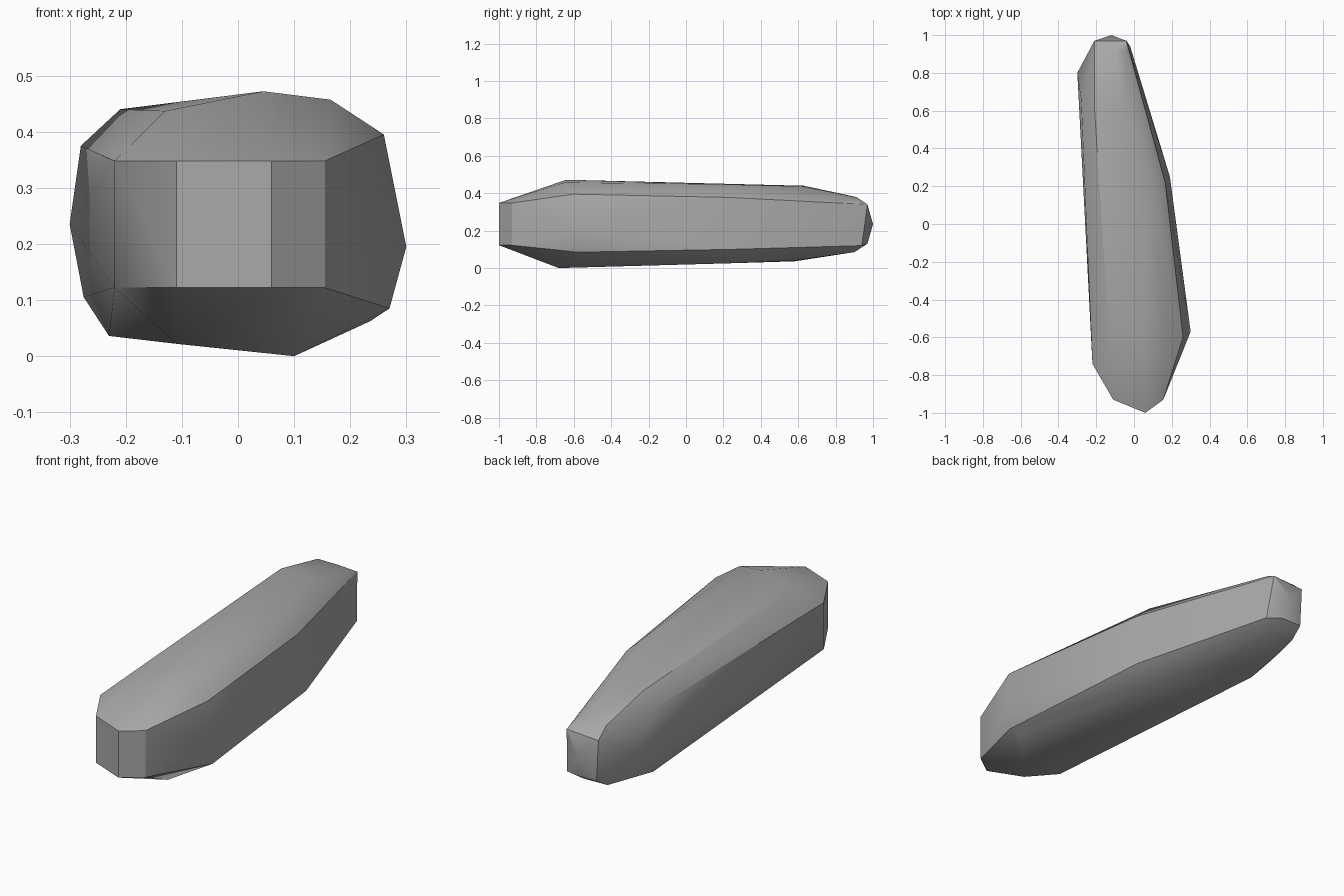
import bpy
import bmesh
import math

default_cube = bpy.data.objects.get("Cube")
if default_cube:
    bpy.data.objects.remove(default_cube, do_unlink=True)


def make_material(name, colour):
    material = bpy.data.materials.new(name)
    material.use_nodes = True
    material.diffuse_color = colour
    shader = material.node_tree.nodes["Principled BSDF"]
    shader.inputs["Base Color"].default_value = colour
    return material


def make_boulder(name, corners, material):
    """Wrap a convex faceted stone around its corner points."""
    bm = bmesh.new()
    for corner in corners:
        bm.verts.new(corner)
    hull = bmesh.ops.convex_hull(bm, input=bm.verts[:])
    spare = set(hull["geom_interior"]) | set(hull["geom_unused"])
    spare_verts = [v for v in spare if isinstance(v, bmesh.types.BMVert)]
    bmesh.ops.delete(bm, geom=spare_verts, context="VERTS")
    bmesh.ops.recalc_face_normals(bm, faces=bm.faces[:])
    mesh = bpy.data.meshes.new(name)
    bm.to_mesh(mesh)
    bm.free()
    mesh.materials.append(material)
    stone = bpy.data.objects.new(name, mesh)
    bpy.context.collection.objects.link(stone)
    bpy.ops.object.select_all(action="DESELECT")
    stone.select_set(True)
    bpy.context.view_layer.objects.active = stone
    bpy.ops.object.shade_smooth_by_angle(angle=math.radians(30))
    return stone


# Blunt front face: plan outline shared by its upper and lower edges
nose_outline = [(-.22, -.74), (-.11, -.93), (.06, -1), (.155, -.93)]
nose = [(x, y, z) for x, y in nose_outline for z in (.122, .348)]

# Long flat top
crown = [(-.13, -.62, .437), (.045, -.64, .472), (.165, -.65, .457),
         (.09, .22, .447), (-.21, .63, .44), (-.05, .62, .437)]

# Long flat underside
base = [(-.11, -.67, .022), (.1, -.68, 0), (.235, -.56, .062),
        (.1, .22, .025), (-.23, .58, .036), (-.04, .58, .04)]

# Bulging flanks
left_flank = [(.26, -.6, .395), (.3, -.57, .195), (.27, -.58, .085),
              (.165, .22, .378), (.19, .25, .1)]
right_flank = [(-.28, .66, .375), (-.3, .8, .235), (-.275, .68, .105)]

# Small rounded back end
tail = [(-.04, .92, .36), (-.02, .94, .12), (-.04, .97, .34),
        (-.12, 1, .235), (-.21, .97, .33), (-.21, .91, .38),
        (-.1, .91, .38), (-.2, .97, .13), (-.09, .97, .13),
        (-.21, .9, .088), (-.08, .9, .085)]

stone_grey = make_material("stone grey", (.4, .4, .4, 1))
make_boulder("long_boulder",
             nose + crown + base + left_flank + right_flank + tail,
             stone_grey)
